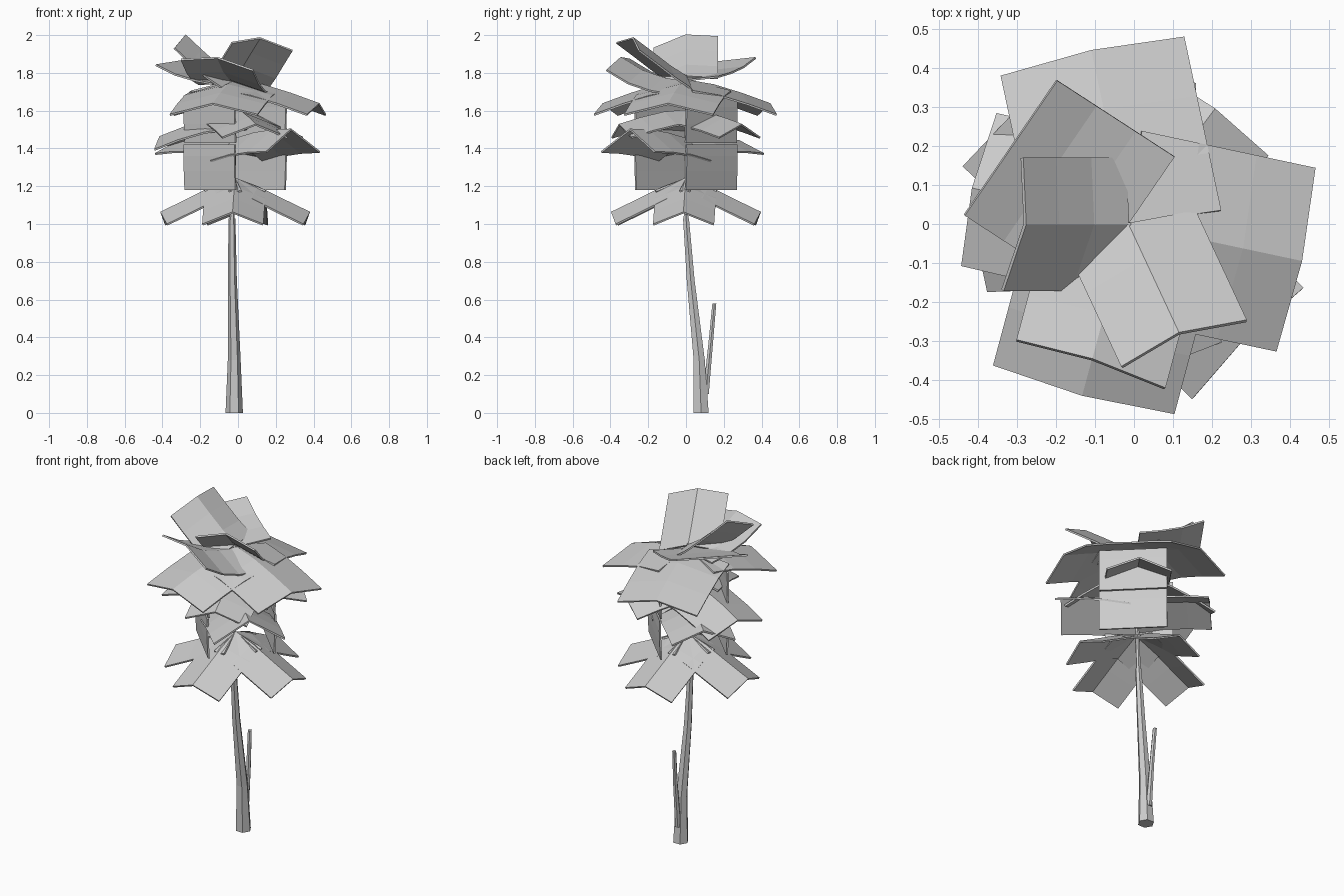
import bpy, bmesh, math
from mathutils import Vector

if "Cube" in bpy.data.objects:
    bpy.data.objects.remove(bpy.data.objects["Cube"])

AXIS = Vector((-0.015, 0, 0))


def mesh_object(name, bm):
    bmesh.ops.recalc_face_normals(bm, faces=bm.faces)
    me = bpy.data.meshes.new(name)
    bm.to_mesh(me)
    bm.free()
    ob = bpy.data.objects.new(name, me)
    bpy.context.collection.objects.link(ob)
    return ob


def stem(name, rings, sides=6):
    """Tapered tube through (x, y, z, radius) rings."""
    bm = bmesh.new()
    loops = []
    for x, y, z, r in rings:
        loops.append([bm.verts.new((x + r * math.cos(2 * math.pi * i / sides),
                                    y + r * math.sin(2 * math.pi * i / sides), z))
                      for i in range(sides)])
    for a, b in zip(loops, loops[1:]):
        for i in range(sides):
            j = (i + 1) % sides
            bm.faces.new((a[i], a[j], b[j], b[i]))
    bm.faces.new(loops[0])
    bm.faces.new(loops[-1])
    return mesh_object(name, bm)


def leaf(name, azimuth, ridge, half, drop_left, drop_right):
    """Folded card: ridge is a list of (distance, height) along the midrib."""
    a = math.radians(azimuth)
    out = Vector((math.cos(a), math.sin(a), 0))
    left = Vector((-math.sin(a), math.cos(a), 0))
    # sides fold down at right angles to the leaf's overall slope
    run, rise = ridge[-1][0] - ridge[0][0], ridge[-1][1] - ridge[0][1]
    down = (out * rise - Vector((0, 0, run))).normalized()
    bm = bmesh.new()
    rows = []
    for d, z in ridge:
        mid = AXIS + out * d + Vector((0, 0, z))
        rows.append([bm.verts.new(mid + left * half + down * drop_left),
                     bm.verts.new(mid),
                     bm.verts.new(mid - left * half + down * drop_right)])
    for p, q in zip(rows, rows[1:]):
        for i in range(2):
            bm.faces.new((p[i], q[i], q[i + 1], p[i + 1]))
    ob = mesh_object(name, bm)
    mod = ob.modifiers.new("thickness", 'SOLIDIFY')
    mod.thickness = 0.01
    mod.offset = 0
    return ob


# Trunk, upper stem and side shoot
stem("trunk", [(-0.02, 0.08, 0, 0.046), (-0.02, 0.07, 0.28, 0.034),
               (-0.03, 0.025, 0.7, 0.024), (-0.032, 0, 1.03, 0.018)])
stem("upper_stem", [(-0.032, 0, 1.02, 0.014), (-0.02, 0, 1.4, 0.01),
                    (-0.012, 0, 1.79, 0.005)])
stem("side_shoot", [(-0.02, 0.105, 0.1, 0.018), (-0.02, 0.13, 0.36, 0.014),
                    (-0.025, 0.15, 0.58, 0.012)])

# Whorls of leaves: name, azimuths, midrib, half width, side drop
whorls = [
    ("bottom_leaf", (-2, 88, 182, 268),
     [(0, 1.24), (0.12, 1.195), (0.25, 1.13), (0.395, 1.06)], 0.16, 0.07),
    ("diagonal_leaf", (-45,),
     [(0, 1.45), (0.14, 1.48), (0.28, 1.495), (0.42, 1.50)], 0.2, 0.12),
    ("diagonal_leaf_back", (137,),
     [(0, 1.43), (0.14, 1.45), (0.28, 1.45), (0.41, 1.44)], 0.18, 0.07),
    ("middle_leaf", (53, 287),
     [(0, 1.60), (0.12, 1.59), (0.25, 1.56), (0.37, 1.525)], 0.18, 0.07),
    ("middle_leaf_left", (167,),
     [(0, 1.57), (0.14, 1.55), (0.28, 1.51), (0.41, 1.46)], 0.2, 0.07),
    ("upper_leaf", (-12, 102, 255),
     [(0, 1.76), (0.15, 1.735), (0.3, 1.69), (0.455, 1.635)], 0.24, 0.06),
]
for name, angles, ridge, half, drop in whorls:
    for az in angles:
        leaf(name, az, ridge, half, drop, drop)

# Steep hanging leaves, in opposite pairs on the diagonal
for top, bottom in ((1.42, 1.18), (1.68, 1.43)):
    for az in (45, 225):
        leaf("hanging_leaf", az, [(0.19, top), (0.192, top - 0.06),
                                  (0.19, bottom + 0.1), (0.185, bottom)],
             0.19, 0, 0)

# Rising leaves at the crown
leaf("crown_leaf_left", 180, [(0, 1.78), (0.09, 1.84), (0.18, 1.92), (0.265, 2.0)],
     0.17, 0.09, 0.012)
leaf("crown_leaf_front", -65, [(0, 1.78), (0.1, 1.84), (0.2, 1.91), (0.31, 1.985)],
     0.17, 0.08, 0.03)
leaf("crown_leaf_back", 147, [(0, 1.76), (0.12, 1.78), (0.24, 1.81), (0.36, 1.86)],
     0.21, 0.02, -0.02)
leaf("crown_leaf_low_front", -105, [(0, 1.75), (0.12, 1.77), (0.24, 1.81), (0.36, 1.88)],
     0.2, 0.07, 0.01)
